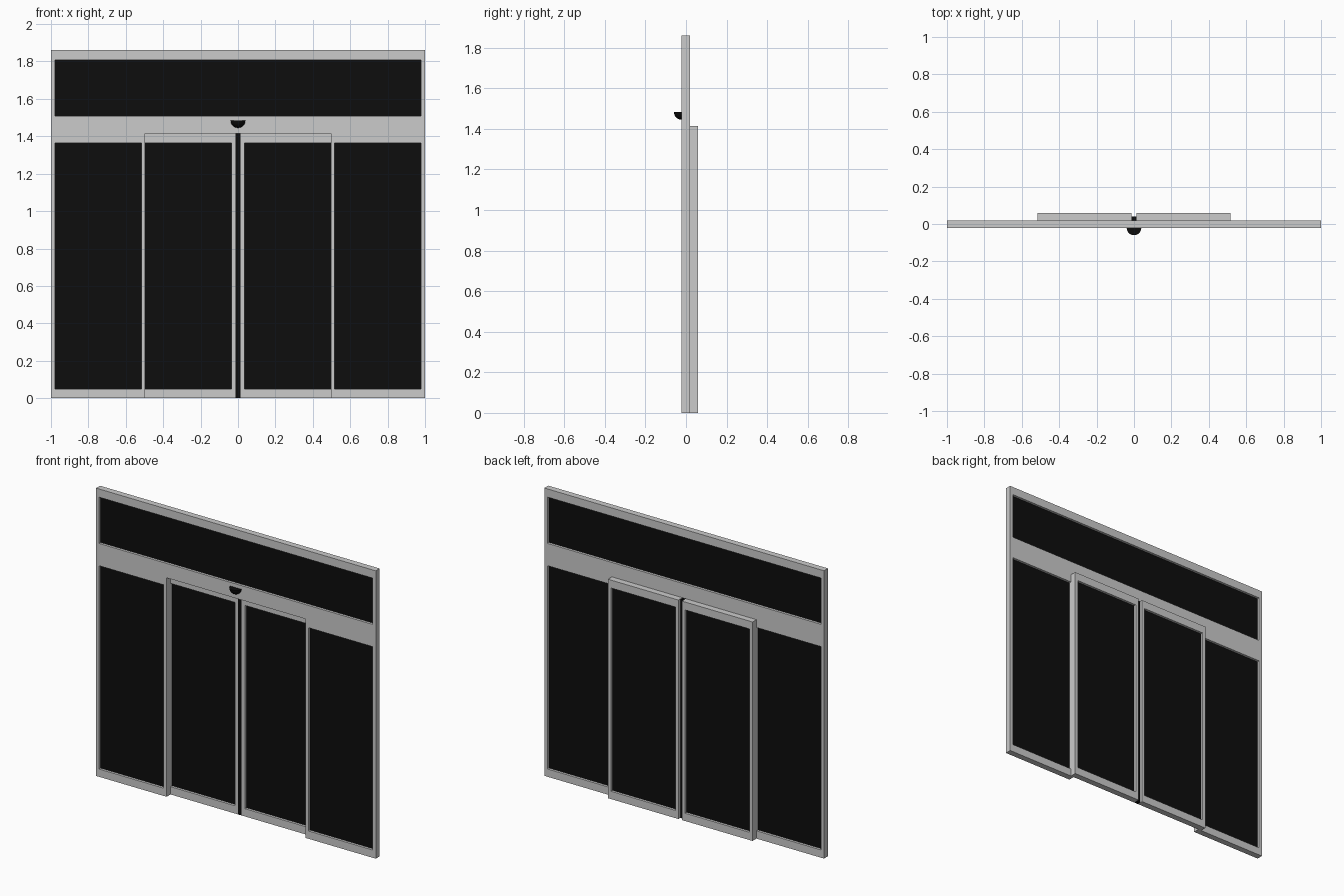
import bpy, bmesh

if "Cube" in bpy.data.objects:
    bpy.data.objects.remove(bpy.data.objects["Cube"])

black = bpy.data.materials.new("black_glass")
black.diffuse_color = (0.004, 0.004, 0.004, 1)
black.use_nodes = True
black.node_tree.nodes["Principled BSDF"].inputs["Base Color"].default_value = black.diffuse_color


def finish(name, bm, mat=None):
    bmesh.ops.recalc_face_normals(bm, faces=bm.faces[:])
    me = bpy.data.meshes.new(name)
    bm.to_mesh(me)
    bm.free()
    ob = bpy.data.objects.new(name, me)
    bpy.context.collection.objects.link(ob)
    if mat:
        me.materials.append(mat)
    return ob


def box(name, x0, x1, y0, y1, z0, z1, mat=None):
    bm = bmesh.new()
    bmesh.ops.create_cube(bm, size=1)
    for v in bm.verts:
        v.co = ((x0 + x1) / 2 + v.co.x * (x1 - x0),
                (y0 + y1) / 2 + v.co.y * (y1 - y0),
                (z0 + z1) / 2 + v.co.z * (z1 - z0))
    return finish(name, bm, mat)


def glazed_frame(name, outer, inner, y0, y1):
    """Rectangular frame (x0, x1, z0, z1) with a pane in the middle of its depth."""
    bm = bmesh.new()
    rings = []
    for (x0, x1, z0, z1), y in ((outer, y0), (outer, y1), (inner, y1), (inner, y0)):
        rings.append([bm.verts.new((x, y, z)) for x, z in
                      ((x0, z0), (x1, z0), (x1, z1), (x0, z1))])
    for r in range(4):
        a, b = rings[r], rings[(r + 1) % 4]
        for i in range(4):
            j = (i + 1) % 4
            bm.faces.new((a[i], a[j], b[j], b[i]))
    finish(name + "_frame", bm)
    x0, x1, z0, z1 = inner
    ym = (y0 + y1) / 2
    box(name + "_glass", x0, x1, ym - 0.004, ym + 0.004, z0, z1, black)


FRONT, MID, BACK = -0.021, 0.019, 0.059
DOOR_H = 1.415

# Upper window with header beam
glazed_frame("transom", (-1, 1, DOOR_H, 1.86), (-0.978, 0.978, 1.508, 1.807), FRONT, MID)

# Fixed side panels and sliding doors behind them
for side, s in (("left", -1), ("right", 1)):
    def span(a, b):
        return tuple(sorted((s * a, s * b)))
    glazed_frame("fixed_panel_" + side, span(0.496, 1) + (0, DOOR_H),
                 span(0.517, 0.978) + (0.05, 1.364), FRONT, MID)
    glazed_frame("sliding_door_" + side, span(0.013, 0.517) + (0, DOOR_H),
                 span(0.035, 0.496) + (0.05, 1.364), MID, BACK)

# Rubber seal where the doors meet
box("door_seal", -0.013, 0.013, MID, 0.04, 0, DOOR_H, black)

# Motion sensor: quarter sphere on the header
bm = bmesh.new()
bmesh.ops.create_uvsphere(bm, u_segments=32, v_segments=16, radius=0.039)
for v in bm.verts:
    v.co.y += FRONT
    v.co.z += 1.484
for co, no in (((0, FRONT, 0), (0, 1, 0)), ((0, 0, 1.484), (0, 0, 1))):
    bmesh.ops.bisect_plane(bm, geom=bm.verts[:] + bm.edges[:] + bm.faces[:], dist=1e-5,
                           plane_co=co, plane_no=no, clear_outer=True)
    bmesh.ops.holes_fill(bm, edges=[e for e in bm.edges if e.is_boundary], sides=0)
sensor = finish("motion_sensor", bm, black)
bpy.context.view_layer.objects.active = sensor
sensor.select_set(True)
bpy.ops.object.shade_smooth_by_angle()
